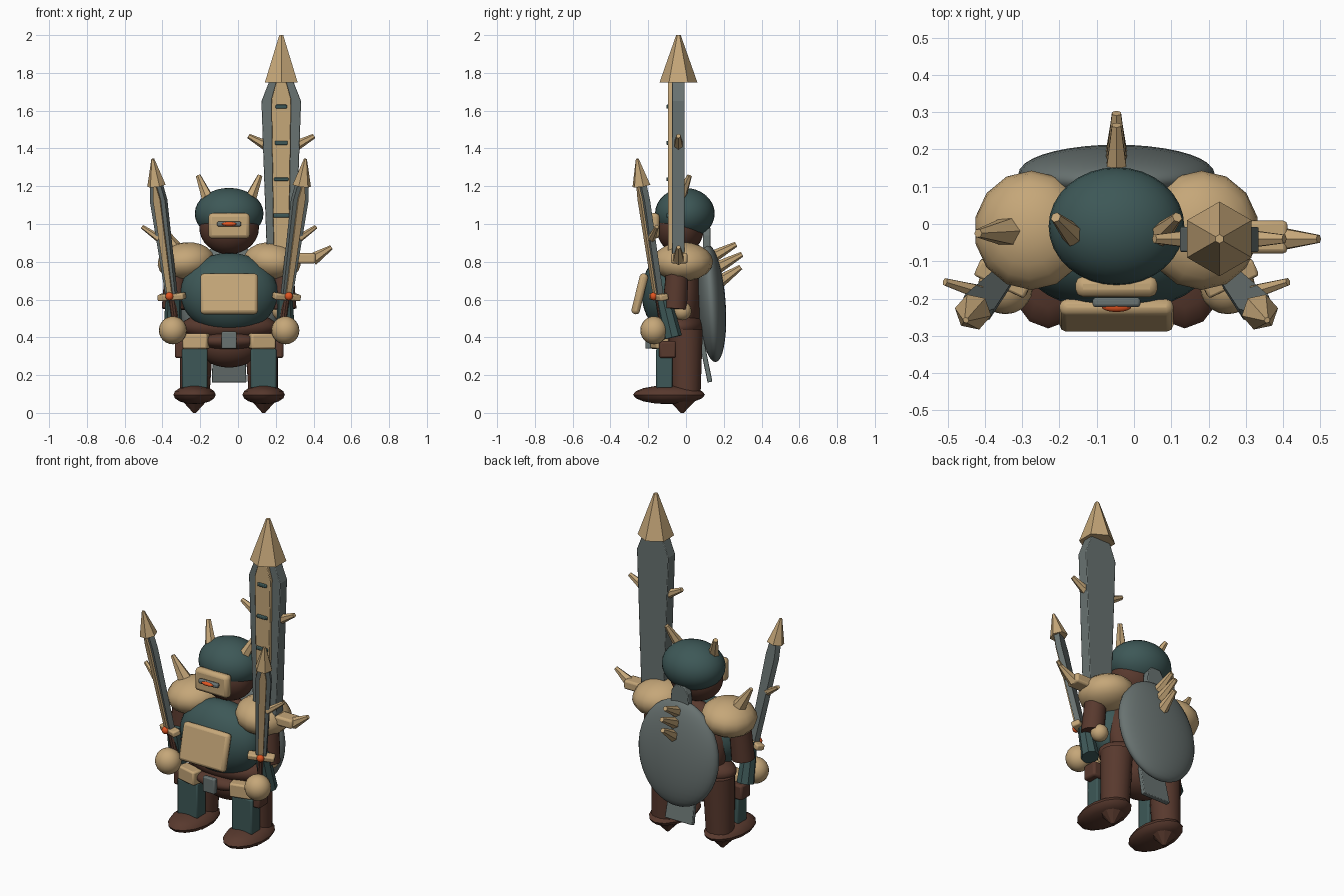
import bpy, bmesh, math
from mathutils import Vector, Matrix, Euler

if "Cube" in bpy.data.objects:
    bpy.data.objects.remove(bpy.data.objects["Cube"])

CX = -0.047  # centre line of the figure


def material(name, rgb):
    m = bpy.data.materials.new(name)
    m.diffuse_color = (*rgb, 1)
    m.use_nodes = True
    m.node_tree.nodes["Principled BSDF"].inputs["Base Color"].default_value = m.diffuse_color
    return m


BONE = material("bone", (0.56, 0.385, 0.19))
TEAL = material("dark teal", (0.047, 0.097, 0.095))
STEEL = material("steel grey", (0.14, 0.17, 0.165))
LEATHER = material("brown leather", (0.098, 0.041, 0.027))
RED = material("glowing red", (0.75, 0.09, 0.015))


def finish(name, bm, mat, bevel=0, matrix=None, smooth=35):
    bmesh.ops.recalc_face_normals(bm, faces=bm.faces)
    me = bpy.data.meshes.new(name)
    bm.to_mesh(me)
    bm.free()
    me.materials.append(mat)
    ob = bpy.data.objects.new(name, me)
    bpy.context.collection.objects.link(ob)
    if matrix is not None:
        ob.matrix_world = matrix
    if bevel:
        b = ob.modifiers.new("bevel", 'BEVEL')
        b.width, b.segments = bevel, 2
    bpy.ops.object.select_all(action='DESELECT')
    ob.select_set(True)
    bpy.context.view_layer.objects.active = ob
    if smooth:
        bpy.ops.object.shade_smooth_by_angle(angle=math.radians(smooth))
    return ob


def place(loc, rot=(0, 0, 0)):
    return Matrix.Translation(loc) @ Euler(rot).to_matrix().to_4x4()


def ball(name, loc, radii, mat, seg=32, rings=16, rot=(0, 0, 0), smooth=35):
    bm = bmesh.new()
    bmesh.ops.create_uvsphere(bm, u_segments=seg, v_segments=rings, radius=1)
    bmesh.ops.scale(bm, vec=radii, verts=bm.verts)
    return finish(name, bm, mat, 0, place(loc, rot), smooth)


def box(name, loc, size, mat, bevel=0.012, rot=(0, 0, 0), matrix=None):
    bm = bmesh.new()
    bmesh.ops.create_cube(bm, size=1)
    bmesh.ops.scale(bm, vec=size, verts=bm.verts)
    m = place(loc, rot)
    return finish(name, bm, mat, bevel, matrix @ m if matrix else m)


def rod(name, a, b, r1, r2, mat, seg=6, smooth=0):
    """Tapered rod from a to b, used for limbs, spikes and tips."""
    a, b = Vector(a), Vector(b)
    bm = bmesh.new()
    bmesh.ops.create_cone(bm, cap_ends=True, segments=seg, radius1=r1, radius2=r2,
                          depth=(b - a).length)
    q = (b - a).to_track_quat('Z', 'Y').to_matrix().to_4x4()
    return finish(name, bm, mat, 0, Matrix.Translation((a + b) / 2) @ q, smooth)


def slab(name, outline, y0, y1, mat, matrix, bevel=0):
    """Half outline (half width, z), mirrored and extruded along y."""
    pts = list(outline) + [(-w, z) for w, z in reversed(outline)]
    bm = bmesh.new()
    f = bm.faces.new([bm.verts.new((x, y0, z)) for x, z in pts])
    ext = bmesh.ops.extrude_face_region(bm, geom=[f])
    verts = [v for v in ext["geom"] if isinstance(v, bmesh.types.BMVert)]
    bmesh.ops.translate(bm, vec=(0, y1 - y0, 0), verts=verts)
    return finish(name, bm, mat, bevel, matrix, 20)


# head, helmet and face plate
ball("head", (CX, -0.03, 0.98), (0.158, 0.125, 0.14), LEATHER)
ball("helmet", (CX, -0.006, 1.055), (0.182, 0.158, 0.136), TEAL)
box("face_plate", (CX, -0.168, 0.99), (0.22, 0.055, 0.135), BONE, 0.02)
box("visor_slot", (CX, -0.21, 1.0), (0.128, 0.026, 0.026), STEEL, 0.008)
ball("visor_eye", (CX, -0.222, 1.0), (0.04, 0.014, 0.011), RED, 16, 8)

# torso, belly armour and belt
ball("torso", (CX, -0.01, 0.6), (0.21, 0.1, 0.25), LEATHER)
ball("waist", (CX, -0.03, 0.455), (0.255, 0.13, 0.085), LEATHER)
ball("pelvis", (CX, -0.02, 0.36), (0.17, 0.12, 0.12), LEATHER)
ball("belly_armour", (CX, -0.085, 0.635), (0.26, 0.15, 0.212), TEAL)
box("chest_plate", (CX, -0.245, 0.63), (0.305, 0.045, 0.22), BONE, 0.018, (-0.24, 0, 0))
ball("belt", (CX, -0.11, 0.38), (0.155, 0.08, 0.045), LEATHER)
box("belt_buckle", (CX, -0.2, 0.385), (0.08, 0.03, 0.09), STEEL, 0.006)

# mirrored body parts
for s, side in ((-1, "left"), (1, "right")):
    def at(x, y, z):
        return (CX + s * x, y, z)

    rod(side + "_horn", at(0.115, -0.03, 1.14), at(0.163, 0.018, 1.255), 0.032, 0.014, BONE)
    ball(side + "_shoulder", at(0.228, -0.017, 0.8), (0.155, 0.16, 0.103), BONE, 14, 10,
         (0, s * 0.12, 0))
    rod(side + "_upper_arm", at(0.28, -0.045, 0.77), at(0.292, -0.06, 0.55), 0.06, 0.065,
        LEATHER, 16, 35)
    rod(side + "_forearm", at(0.295, -0.125, 0.63), at(0.3, -0.07, 0.4), 0.04, 0.05,
        TEAL, 8, 20)
    ball(side + "_hand", at(0.298, -0.17, 0.437), (0.074, 0.072, 0.074), BONE, 20, 12)
    box(side + "_hip_plate", at(0.175, -0.14, 0.38), (0.135, 0.07, 0.082), BONE, 0.01,
        (0, 0, s * 0.25))
    box(side + "_pouch", at(0.25, -0.097, 0.335), (0.075, 0.09, 0.09), LEATHER, 0.012)
    rod(side + "_leg", at(0.182, 0, 0.09), at(0.17, 0, 0.44), 0.078, 0.09, LEATHER, 18, 35)
    box(side + "_shin_guard", at(0.182, -0.115, 0.235), (0.135, 0.085, 0.21), TEAL, 0.008)
    ball(side + "_foot", at(0.183, -0.09, 0.096), (0.115, 0.19, 0.05), LEATHER, 14, 8)
    rod(side + "_heel_stud", at(0.183, -0.02, 0.06), at(0.183, -0.02, 0), 0.065, 0.008,
        LEATHER, 10)

    # hand sword, leaning forward and outward
    base, tip = Vector(at(0.304, -0.145, 0.615)), Vector(at(0.404, -0.258, 1.345))
    up = (tip - base).normalized()
    ax = Vector((1, s * 0.45, 0))
    ax = (ax - up * ax.dot(up)).normalized()
    ay = up.cross(ax)
    m = Matrix((ax, ay, up)).transposed().to_4x4()
    m.translation = base
    slab(side + "_sword_blade", [(0.028, 0), (0.044, 0.52), (0.03, 0.61)], -0.015, 0.017,
         STEEL, m)
    slab(side + "_sword_inlay", [(0.014, 0.01), (0.02, 0.53), (0.008, 0.6)], -0.026, -0.013,
         BONE, m)
    rod(side + "_sword_tip", m @ Vector((0, 0, 0.6)), tip, 0.05, 0.008, BONE)
    rod(side + "_sword_spike", m @ Vector((s * 0.025, 0, 0.315)),
        m @ Vector((s * 0.115, 0, 0.385)), 0.021, 0.011, BONE)
    box(side + "_sword_guard", (0, 0, 0), (0.15, 0.05, 0.034), BONE, 0.008, matrix=m)
    rod(side + "_sword_grip", m @ Vector((0, 0, -0.2)), base, 0.02, 0.02, LEATHER, 10, 35)
    g = m @ Vector((0, -0.028, 0.008))
    ball(side + "_sword_gem", g, (0.022, 0.02, 0.022), RED, 14, 8)

rod("shoulder_spike", (-0.33, -0.02, 0.86), (-0.418, -0.025, 1.0), 0.045, 0.012, BONE)

# great sword standing over the right shoulder
SX, SY = 0.229, -0.04
gm = Matrix.Translation((SX, SY, 0))
slab("great_blade", [(0.075, 0.8), (0.105, 1.65), (0.062, 1.76)], -0.035, 0.032, STEEL, gm,
     0.004)
slab("great_blade_inlay", [(0.04, 0.82), (0.052, 1.66), (0.026, 1.755)], -0.055, -0.03,
     BONE, gm, 0.004)
for i in range(4):
    box("inlay_bar_%d" % (i + 1), (SX, SY - 0.056, 1.045 + i * 0.192),
        (0.084 - i * 0.008, 0.016, 0.021), TEAL, 0.005)
rod("great_tip", (SX, SY, 1.75), (SX, SY, 2.0), 0.1, 0.012, BONE)
for s, side in ((-1, "left"), (1, "right")):
    rod(side + "_blade_spike", (SX + s * 0.08, SY, 1.415), (SX + s * 0.174, SY, 1.466),
        0.027, 0.013, BONE)
box("great_guard", (SX, SY + 0.005, 0.818), (0.365, 0.088, 0.055), BONE, 0.012)
rod("guard_spike", (SX + 0.165, SY, 0.812), (SX + 0.266, SY, 0.877), 0.034, 0.012, BONE)
rod("great_grip", (SX, SY, 0.56), (SX, SY, 0.82), 0.04, 0.04, LEATHER, 12, 35)
ball("great_pommel", (SX, SY + 0.02, 0.54), (0.05, 0.05, 0.05), BONE, 14, 8)

# back shield with spikes and plates
ball("back_shield", (CX, 0.135, 0.58), (0.263, 0.075, 0.312), STEEL, 36, 18, (0.07, 0, 0))
for i, (y0, z0, y1, z1) in enumerate(((0.12, 0.815, 0.265, 0.893), (0.15, 0.76, 0.297, 0.84),
                                     (0.17, 0.69, 0.29, 0.772))):
    rod("shield_spike_%d" % (i + 1), (CX, y0, z0), (CX, y1, z1), 0.036, 0.014, BONE)
slab("neck_plate", [(0.075, -0.17), (0.055, 0.13), (0.03, 0.17)], -0.02, 0.02, STEEL,
     place((CX, 0.11, 0.81)), 0.004)
slab("tail_plate", [(0.092, -0.16), (0.08, 0.16)], -0.013, 0.013, STEEL,
     place((CX, 0.095, 0.32), (0.2, 0, 0)), 0.004)
